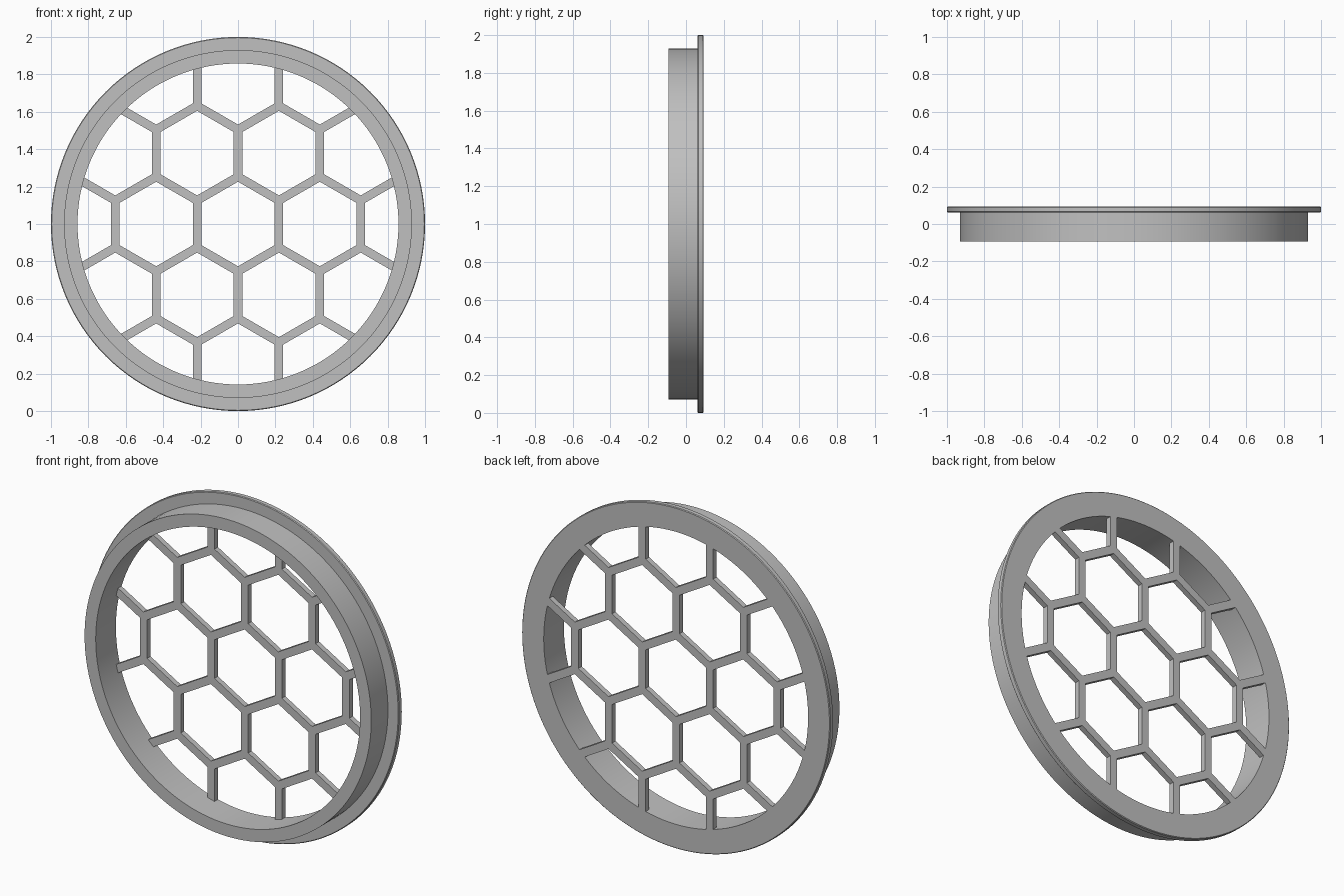
import bpy, bmesh
from math import sin, cos, pi, sqrt, radians
from mathutils import Vector, Matrix

cube = bpy.data.objects.get("Cube")
if cube:
    bpy.data.objects.remove(cube, do_unlink=True)

SEGMENTS = 128
FRONT, STEP, BACK = -0.0935, 0.0615, 0.0935   # depths of tube front, flange front, back
INNER, TUBE, FLANGE = 0.858, 0.93, 1.0        # radii
PITCH, WALL = 0.4375, 0.046                   # honeycomb spacing and bar width
CHAMFER = 0.004

grey = bpy.data.materials.new("plain grey")
grey.use_nodes = True
colour = (0.53, 0.53, 0.53, 1)
grey.diffuse_color = colour
grey.node_tree.nodes["Principled BSDF"].inputs["Base Color"].default_value = colour


def make_object(name, bm):
    bmesh.ops.recalc_face_normals(bm, faces=bm.faces)
    mesh = bpy.data.meshes.new(name)
    bm.to_mesh(mesh)
    bm.free()
    mesh.materials.append(grey)
    obj = bpy.data.objects.new(name, mesh)
    bpy.context.collection.objects.link(obj)
    obj.location.z = FLANGE
    return obj


def activate(obj):
    bpy.ops.object.select_all(action='DESELECT')
    obj.select_set(True)
    bpy.context.view_layer.objects.active = obj


def prism(bm, x, z, radius, sides, y0, y1):
    """Closed prism along y with its first corner pointing up."""
    angles = [2 * pi * i / sides for i in range(sides)]
    ends = [[bm.verts.new((x + radius * sin(a), y, z + radius * cos(a)))
             for a in angles] for y in (y0, y1)]
    for ring in ends:
        bm.faces.new(ring)
    for i in range(sides):
        j = (i + 1) % sides
        bm.faces.new((ends[0][i], ends[0][j], ends[1][j], ends[1][i]))


# Stepped ring: tube and flange as one revolved section
section = [(INNER, FRONT), (TUBE, FRONT), (TUBE, STEP),
           (FLANGE - CHAMFER, STEP), (FLANGE, STEP + CHAMFER),
           (FLANGE, BACK - CHAMFER), (FLANGE - CHAMFER, BACK), (INNER, BACK)]
bm = bmesh.new()
loops = []
for i in range(SEGMENTS):
    a = 2 * pi * i / SEGMENTS
    loops.append([bm.verts.new((r * sin(a), y, r * cos(a))) for r, y in section])
for i in range(SEGMENTS):
    this, after = loops[i], loops[(i + 1) % SEGMENTS]
    for k in range(len(section)):
        m = (k + 1) % len(section)
        bm.faces.new((this[k], this[m], after[m], after[k]))
ring = make_object("flanged_ring", bm)
activate(ring)
bpy.ops.object.shade_smooth_by_angle(angle=radians(30))

# Honeycomb grille: thin disc with hexagonal holes
bm = bmesh.new()
prism(bm, 0, 0, INNER + 0.0005, SEGMENTS, STEP, BACK)
grille = make_object("honeycomb_grille", bm)

# Hole cutters: the centre cell and two rings around it
bm = bmesh.new()
for q in range(-2, 3):
    for r in range(-2, 3):
        if abs(q + r) <= 2:
            prism(bm, PITCH * (q + r / 2), PITCH * r * sqrt(3) / 2,
                  (PITCH - WALL) / sqrt(3), 6, FRONT, BACK + 0.1)
cutter = make_object("hole_cutter", bm)
cutter.hide_render = True

cut = grille.modifiers.new("holes", 'BOOLEAN')
cut.operation = 'DIFFERENCE'
cut.solver = 'EXACT'
cut.object = cutter
activate(grille)
bpy.ops.object.modifier_apply(modifier=cut.name)
bpy.data.objects.remove(cutter, do_unlink=True)
